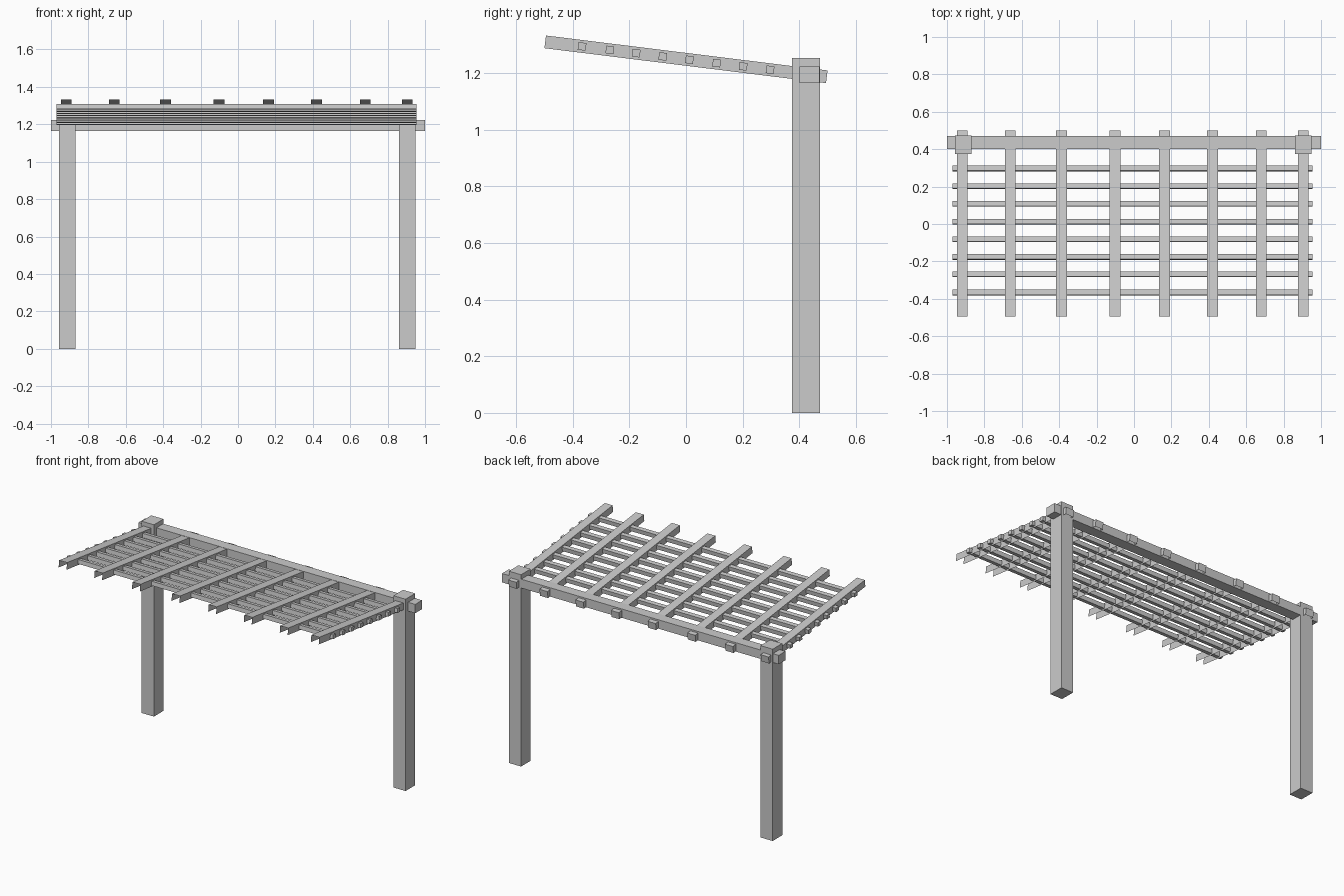
import bpy, bmesh, math
from mathutils import Matrix, Vector

if "Cube" in bpy.data.objects:
    bpy.data.objects.remove(bpy.data.objects["Cube"])

TILT = math.radians(-7.07)
ROOF_Z = 1.2485          # height of the roof plane at y = 0


def box(name, center, size, tilt=0.0, open_sides=()):
    """Box with an optional tilt about x; open_sides lists local normals to drop."""
    bm = bmesh.new()
    bmesh.ops.create_cube(bm, size=1.0, matrix=Matrix.Diagonal((*size, 1.0)))
    bm.normal_update()
    drop = [f for f in bm.faces
            if any(f.normal.dot(Vector(n)) > 0.9 for n in open_sides)]
    if drop:
        bmesh.ops.delete(bm, geom=drop, context='FACES')
    mesh = bpy.data.meshes.new(name)
    bm.to_mesh(mesh)
    bm.free()
    obj = bpy.data.objects.new(name, mesh)
    obj.location = center
    obj.rotation_euler = (tilt, 0, 0)
    bpy.context.collection.objects.link(obj)
    return obj


# Two rear posts
for side, x in (("left", -0.914), ("right", 0.905)):
    box(f"post_{side}", (x, 0.424, 0.6265), (0.088, 0.099, 1.253))

# Cross beam through the posts
box("cross_beam", (0, 0.436, 1.194), (2.0, 0.070, 0.058))

# Sloping rafters, open underneath and at the front end
for i, x in enumerate((-0.918, -0.661, -0.388, -0.102, 0.163, 0.420, 0.680, 0.905)):
    box(f"rafter_{i + 1}", (x, 0, ROOF_Z), (0.057, 1.002, 0.045), TILT,
        open_sides=((0, 0, -1), (0, -1, 0)))

# Thin battens threaded through the rafters
for i, y in enumerate((-0.367, -0.269, -0.176, -0.082, 0.012, 0.108, 0.202, 0.297)):
    box(f"batten_{i + 1}", (-0.009, y, ROOF_Z + y * math.tan(TILT)),
        (1.925, 0.028, 0.027), TILT)
